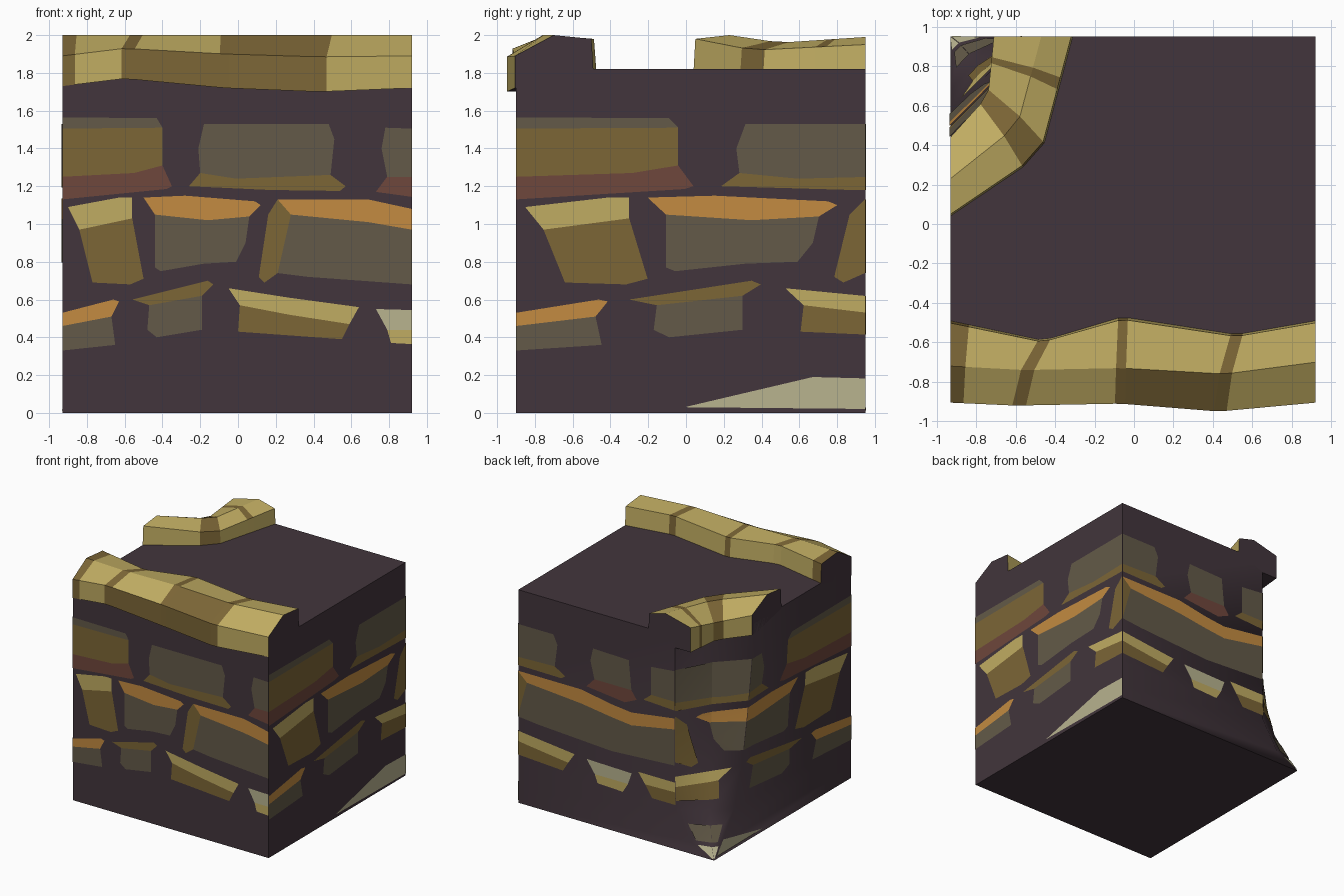
import bpy, bmesh, math
from mathutils import Vector

if "Cube" in bpy.data.objects:
    bpy.data.objects.remove(bpy.data.objects["Cube"], do_unlink=True)


def linear(hex_colour):
    parts = [int(hex_colour[i:i + 2], 16) / 255 for i in (0, 2, 4)]
    return [((c + 0.055) / 1.055) ** 2.4 if c > 0.04 else c / 12.92 for c in parts] + [1.0]


# Palette
PALETTE = {"mortar": "42353C", "olive": "7C6636", "grey": "635A48", "red": "6F473C",
           "orange": "C38B41", "gold": "C0AC62", "pale": "B8B38F"}
NAMES = list(PALETTE)
MATERIALS = []
for label, code in PALETTE.items():
    mat = bpy.data.materials.new(label + " stone")
    mat.use_nodes = True
    mat.diffuse_color = linear(code)
    node = next(n for n in mat.node_tree.nodes if n.type == "BSDF_PRINCIPLED")
    node.inputs["Base Color"].default_value = linear(code)
    node.inputs["Roughness"].default_value = 0.9
    MATERIALS.append(mat)


def finish(name, bm, smooth=0):
    mesh = bpy.data.meshes.new(name)
    bm.to_mesh(mesh)
    bm.free()
    for mat in MATERIALS:
        mesh.materials.append(mat)
    obj = bpy.data.objects.new(name, mesh)
    bpy.context.collection.objects.link(obj)
    if smooth:
        bpy.ops.object.select_all(action="DESELECT")
        obj.select_set(True)
        bpy.context.view_layer.objects.active = obj
        bpy.ops.object.shade_smooth_by_angle(angle=math.radians(smooth))
    return obj


# Vertical rails at the block's corners; the worn corner flares out to a point at its foot
LEVELS = [0, 0.1, 0.34, 0.66, 1.1, 1.82]
W, E, S, N = -0.93, 0.92, -0.9, 0.95


def straight(x, y):
    return [Vector((x, y, z)) for z in LEVELS]


front_left, front_right, back_right = straight(W, S), straight(E, S), straight(E, N)
worn_back = [Vector((x, N, z)) for x, z in zip((W, -0.72, -0.57, -0.56, -0.56, -0.56), LEVELS)]
worn_left = [Vector((W, y, z)) for y, z in zip((N, 0.86, 0.68, 0.58, 0.5, 0.4), LEVELS)]
worn_mid = [Vector((x, y, z)) for x, y, z in zip((W, -0.88, -0.8, -0.76, -0.73, -0.70),
                                                 (N, 0.91, 0.82, 0.74, 0.7, 0.64), LEVELS)]
# Each wall: two rails and the span of the stone pattern between them
WALLS = [(front_left, front_right, 0, 1.85), (front_right, back_right, 0, 1.142),
         (back_right, worn_back, 1.142, 2.326), (worn_back, worn_mid, 1.142, 0.98),
         (worn_mid, worn_left, 0.98, 0.83), (worn_left, front_left, 0.83, 0)]


def place(wall, u, z):
    """Map pattern coordinates onto a wall, just proud of its surface."""
    a, b, u0, u1 = wall
    i = max(k for k in range(len(LEVELS) - 1) if LEVELS[k] <= z + 1e-5 or k == 0)
    t = (z - LEVELS[i]) / (LEVELS[i + 1] - LEVELS[i])
    pa, pb = a[i].lerp(a[i + 1], t), b[i].lerp(b[i + 1], t)
    up = a[i + 1] + b[i + 1] - a[i] - b[i]
    along = b[i + 1] - a[i + 1]
    return pa.lerp(pb, (u - u0) / (u1 - u0)) + along.cross(up).normalized() * 0.005


def cut(bm, point, normal, **clear):
    bmesh.ops.bisect_plane(bm, geom=bm.verts[:] + bm.edges[:] + bm.faces[:], dist=1e-5,
                           plane_co=point, plane_no=normal, **clear)


def stone(name, *patches, walls=WALLS):
    """Thin painted stone made of (colour, outline) patches, wrapped round the walls."""
    out = bmesh.new()
    for wall in walls:
        lo, hi = sorted(wall[2:])
        for colour, outline in patches:
            bm = bmesh.new()
            bm.faces.new([bm.verts.new((u, z, 0)) for u, z in outline])
            cut(bm, (hi, 0, 0), (1, 0, 0), clear_outer=True)
            cut(bm, (lo, 0, 0), (1, 0, 0), clear_inner=True)
            for level in LEVELS[1:-1]:
                cut(bm, (0, level, 0), (0, 1, 0))
            bmesh.ops.triangulate(bm, faces=bm.faces[:])
            for face in bm.faces:
                corners = [(v.co.x, v.co.y) for v in face.verts]
                mid = sum(z for _, z in corners) / len(corners)
                pts = [place(wall, u, z + (mid - z) * 1e-3) for u, z in corners]
                if (face.normal.z > 0) != (wall[3] > wall[2]):
                    pts.reverse()
                new = out.faces.new([out.verts.new(p) for p in pts])
                new.material_index = NAMES.index(colour)
            bm.free()
    bmesh.ops.remove_doubles(out, verts=out.verts[:], dist=0.0008)
    finish(name, out, 30)


# Block body
bm = bmesh.new()
rings = [[bm.verts.new(w[0][i]) for w in WALLS] for i in range(len(LEVELS))]
for low, high in zip(rings, rings[1:]):
    for k in range(len(WALLS)):
        n = (k + 1) % len(WALLS)
        bm.faces.new((low[k], low[n], high[n], high[k]))
bm.faces.new(rings[-1])
bm.faces.new(rings[0][::-1])
bmesh.ops.remove_doubles(bm, verts=bm.verts[:], dist=1e-4)
finish("block_body", bm, 55)

# Upper course
stone("upper_stone_a",
      ("grey", [(0, 1.565), (.5, 1.56), (.53, 1.51), (0, 1.505)]),
      ("olive", [(0, 1.505), (.53, 1.51), (.53, 1.31), (.38, 1.27), (0, 1.25)]),
      ("red", [(0, 1.25), (.38, 1.27), (.53, 1.31), (.58, 1.2), (.55, 1.185), (0, 1.13)]))
stone("upper_stone_b",
      ("grey", [(.75, 1.53), (1.41, 1.53), (1.44, 1.45), (1.42, 1.26), (.92, 1.24), (.73, 1.27), (.72, 1.4)]),
      ("olive", [(.73, 1.27), (.92, 1.24), (1.42, 1.26), (1.5, 1.2), (1.47, 1.175), (1.1, 1.18), (.67, 1.2)]))
stone("upper_stone_c",
      ("grey", [(1.71, 1.51), (1.98, 1.5), (2, 1.25), (1.72, 1.25), (1.69, 1.4)]),
      ("red", [(1.72, 1.25), (2, 1.25), (2.04, 1.18), (1.95, 1.13), (1.66, 1.17)]))
stone("upper_stone_d",
      ("grey", [(2.15, 1.5), (2.4, 1.53), (2.4, 1.26), (2.15, 1.26)]),
      ("olive", [(2.15, 1.26), (2.4, 1.26), (2.4, 1.18), (2.09, 1.2)]))

# Middle course
stone("middle_stone_a",
      ("gold", [(.03, 1.09), (.3, 1.14), (.37, 1.14), (.37, 1.03), (.09, .97)]),
      ("olive", [(.09, .97), (.37, 1.03), (.43, .71), (.36, .68), (.16, .69)]))
stone("middle_stone_b",
      ("orange", [(.43, 1.14), (.65, 1.15), (1.02, 1.12), (1.05, 1.1), (.99, 1.04), (.77, 1.02), (.49, 1.05)]),
      ("grey", [(.49, 1.05), (.77, 1.02), (.99, 1.04), (.97, .9), (.92, .8), (.75, .79), (.52, .75), (.49, .77)]))
stone("middle_stone_c",
      ("olive", [(1.14, 1.13), (1.21, 1.05), (1.14, .74), (1.07, .69), (1.04, .72), (1.09, 1.05)]),
      ("orange", [(1.14, 1.13), (1.62, 1.13), (1.85, 1.08), (2, 1.06), (2.4, 1.13),
                  (2.4, 1.04), (2, .95), (1.85, .97), (1.62, 1.01), (1.21, 1.05)]),
      ("grey", [(1.21, 1.05), (1.62, 1.01), (1.85, .97), (2, .95), (2.4, 1.04),
                (2.4, .72), (1.85, .68), (1.3, .72), (1.14, .74)]))

# Lower course
stone("lower_stone_a",
      ("orange", [(0, .53), (.27, .6), (.3, .59), (.26, .51), (0, .46)]),
      ("grey", [(0, .46), (.26, .51), (.28, .36), (0, .33)]))
stone("lower_stone_b",
      ("olive", [(.37, .6), (.77, .7), (.8, .68), (.74, .62), (.46, .57)]),
      ("grey", [(.46, .57), (.74, .62), (.74, .44), (.5, .4), (.45, .44)]))
stone("lower_stone_c",
      ("gold", [(.88, .66), (1.2, .61), (1.57, .56), (1.52, .47), (1.2, .52), (.94, .57)]),
      ("olive", [(.94, .57), (1.2, .52), (1.52, .47), (1.48, .39), (.93, .43)]))
stone("lower_stone_d",
      ("pale", [(1.66, .55), (2, .54), (1.97, .44), (1.72, .44)]),
      ("gold", [(1.72, .44), (1.97, .44), (1.93, .36), (1.74, .37)]))
stone("lower_stone_e",
      ("gold", [(2.05, .57), (2.4, .57), (2.4, .49), (2.1, .48)]),
      ("olive", [(2.1, .48), (2.4, .49), (2.4, .38), (2.15, .38)]))

# Foot stones on the two sides and on the worn corner
stone("side_foot_stone", ("pale", [(.55, .03), (.97, .19), (1.2, .18), (1.2, .02)]),
      walls=[WALLS[1], WALLS[5]])
stone("corner_foot_stone",
      ("grey", [(.88, .24), (1.11, .24), (1.1, .12), (.89, .12)]),
      ("pale", [(.86, .09), (1.11, .09), (1.08, .01), (.89, .01)]), walls=WALLS[3:5])


def coping(name, keys, seams, olive_bands):
    """Loft sections at each seam; olive_bands gives the olive columns for each band."""
    bm = bmesh.new()
    sections = []
    for s in seams:
        i = min(int(s), len(keys) - 2)
        sections.append([bm.verts.new(p.lerp(q, s - i)) for p, q in zip(keys[i], keys[i + 1])])
    for col, (a, b) in enumerate(zip(sections, sections[1:])):
        for k in range(len(a)):
            n = (k + 1) % len(a)
            face = bm.faces.new((a[k], a[n], b[n], b[k]))
            olive = k < len(olive_bands) and col in olive_bands[k]
            colour = "olive" if olive else "gold" if k < 4 else "mortar"
            face.material_index = NAMES.index(colour)
    bm.faces.new(sections[0])
    bm.faces.new(sections[-1][::-1])
    bmesh.ops.recalc_face_normals(bm, faces=bm.faces[:])
    finish(name, bm)


def section(inner, ridge, outer, foot, z_inner, z_ridge, z_outer, z_foot):
    """Profile: inner foot, inner edge, ridge, outer edge, overhang, buried foot."""
    top_inner = Vector(inner).lerp(Vector(ridge), 0.05)
    return [Vector((*xy, z)) for xy, z in ((inner, 1.81), (top_inner, z_inner), (ridge, z_ridge),
                                           (outer, z_outer), (outer, z_foot), (foot, z_foot))]


# Front coping
front_keys = [section((x + skew, yi), (x + skew / 3, yr), (x, yo), (x, -0.87), 1.98, 2, zo, zf)
              for x, skew, yi, yr, yo, zo, zf in (
                  (W, 0, -.49, -.72, -.89 - .015, 1.89, 1.73), (-.6, .14, -.59, -.74, -.92, 1.93, 1.77),
                  (-.07, .01, -.47, -.73, -.91, 1.9, 1.72), (.43, .09, -.56, -.76, -.95, 1.885, 1.7),
                  (E, 0, -.49, -.7, -.905, 1.89, 1.72))]
coping("front_coping", front_keys, [0, .2, .95, 1.1, 1.95, 2.05, 2.95, 3.08, 4],
       [{0, 4, 6}, {0, 2, 4, 6}, {0, 2, 4, 5, 6}, {0, 2, 3, 4, 5, 6}])

# Worn corner coping
corner_keys = [
    section((W, .04), (W, .23), (W, .44), (W, .36), 1.98, 2, 1.9, 1.73),
    section((-.47, .35), (-.59, .5), (-.74, .65), (-.66, .6), 1.92, 1.96, 1.87, 1.72),
    section((-.31, N), (-.47, N), (-.71, N), (-.56, N), 1.95, 1.99, 1.93, 1.72)]
coping("corner_coping", corner_keys, [0, .8, 1.1, 1.55, 1.65, 2],
       [{1}, {1, 3}, {1, 3}, {1, 3}])
